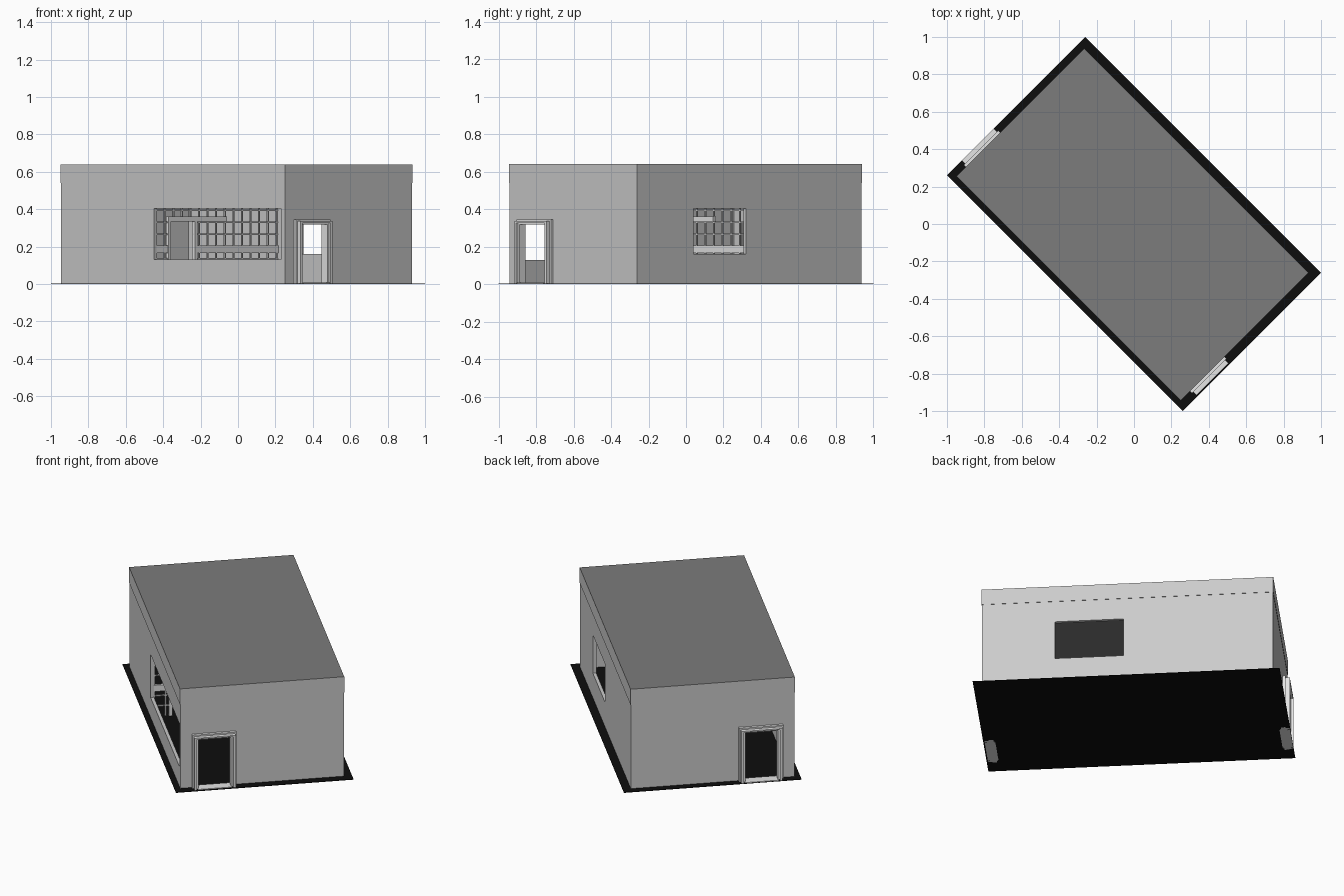
import bpy
import bmesh
from math import radians
from mathutils import Matrix

cube = bpy.data.objects.get("Cube")
if cube:
    bpy.data.objects.remove(cube, do_unlink=True)

# The building stands diagonally: u runs along its length, v across it
TURN = Matrix.Rotation(radians(-45), 4, 'Z')


def make_material(name, value):
    mat = bpy.data.materials.new(name)
    mat.use_nodes = True
    colour = (value, value, value, 1)
    mat.diffuse_color = colour
    mat.node_tree.nodes["Principled BSDF"].inputs["Base Color"].default_value = colour
    return mat


wall_grey = make_material("wall light grey", 0.6)
trim_white = make_material("trim off white", 0.78)
roof_grey = make_material("roof dark grey", 0.2)
floor_black = make_material("floor black", 0.004)


def add_box(bm, u0, u1, v0, v1, z0, z1):
    size = Matrix.Diagonal((u1 - u0, v1 - v0, z1 - z0, 1))
    centre = Matrix.Translation(((u0 + u1) / 2, (v0 + v1) / 2, (z0 + z1) / 2))
    bmesh.ops.create_cube(bm, size=1, matrix=TURN @ centre @ size)


def make_object(name, boxes, *mats):
    bm = bmesh.new()
    for b in boxes:
        add_box(bm, *b)
    mesh = bpy.data.meshes.new(name)
    bm.to_mesh(mesh)
    bm.free()
    for mat in mats:
        mesh.materials.append(mat)
    obj = bpy.data.objects.new(name, mesh)
    bpy.context.collection.objects.link(obj)
    return obj


# Main dimensions
U0, U1, V0, V1 = -0.849, 0.842, -0.488, 0.474
WALL, BASE, EAVE, TOP = 0.02, 0.004, 0.54, 0.64
DOOR_L, DOOR_R, DOOR_TOP = -0.42, -0.16, 0.345

# Floor slab
make_object("floor_slab", [(-0.892, 0.892, -0.522, 0.522, 0.0005, BASE)], floor_black)

# Walls with the room, windows and doorways cut out
walls = make_object("walls", [(U0, U1, V0, V1, BASE, EAVE)], wall_grey)
cuts = {
    "room": (U0 + WALL, U1 - WALL, V0 + WALL, V1 - WALL, -0.1, TOP),
    "large_window": (-0.148, 0.813, V0 - 0.1, V0 + 0.1, 0.13, 0.405),
    "small_window": (0.021, 0.417, V1 - 0.1, V1 + 0.1, 0.16, 0.405),
    "doorways": (U0 - 0.1, U1 + 0.1, DOOR_L + 0.01, DOOR_R - 0.01, -0.1, DOOR_TOP - 0.01),
}
bpy.context.view_layer.objects.active = walls
for name, size in cuts.items():
    cutter = make_object(name + "_cutter", [size], wall_grey)
    cutter.hide_render = True
    mod = walls.modifiers.new(name, 'BOOLEAN')
    mod.operation = 'DIFFERENCE'
    mod.solver = 'EXACT'
    mod.object = cutter
    bpy.ops.object.modifier_apply(modifier=mod.name)
    bpy.data.objects.remove(cutter, do_unlink=True)

# Roof block: light sides, dark top and ceiling
E = 0.002
roof = make_object("roof", [(U0 - E, U1 + E, V0 - E, V1 + E, EAVE, TOP)], wall_grey, roof_grey)
for poly in roof.data.polygons:
    poly.material_index = int(abs(poly.normal.z) > 0.5)


# Stepped door frames, each step a pair of posts and a lintel
def frame_step(u0, u1, inset, width):
    u0, u1 = sorted((u0, u1))
    left, right, top = DOOR_L + inset, DOOR_R - inset, DOOR_TOP - inset
    return [
        (u0, u1, left, left + width, 0, top),
        (u0, u1, right - width, right, 0, top),
        (u0, u1, left + width, right - width, top - width * 0.6, top),
    ]


for side, face in (("front", U1), ("back", U0)):
    out = 1 if face > 0 else -1
    steps = frame_step(face - out * 0.01, face + out * 0.018, 0, 0.018)
    steps += frame_step(face - out * 0.01, face + out * 0.042, 0.009, 0.014)
    steps += frame_step(face - out * 0.015, face + out * 0.028, 0.016, 0.019)
    sill = sorted((face - out * WALL, face + out * 0.042))
    steps.append((*sill, DOOR_L + 0.03, DOOR_R - 0.03, 0, 0.008))
    make_object(side + "_door_frame", steps, trim_white)

# Lattice partition across the room, with an open doorway
P, BAR, PITCH = -0.156, 0.004, 0.065
IN0, IN1 = V0 + WALL, V1 - WALL
GAP_L, GAP_R, GAP_TOP = -0.36, -0.18, 0.335
bars = []
v = IN0 + BAR
while v < IN1:
    low = GAP_TOP if GAP_L < v < GAP_R else BASE
    bars.append((P - BAR, P + BAR, v - BAR, v + BAR, low, EAVE))
    v += PITCH
for i in range(1, 9):
    z = 0.005 + i * PITCH
    if z < GAP_TOP:
        spans = [(IN0, GAP_L), (GAP_R, IN1)]
    else:
        spans = [(IN0, IN1)]
    for a, b in spans:
        bars.append((P - BAR, P + BAR, a, b, z - BAR, z + BAR))
make_object("partition_lattice", bars, wall_grey)

# Partition rails, doorway posts and the lintel above
make_object("partition_rail", [
    (P - 0.008, P + 0.008, IN0, GAP_L, 0.165, 0.205),
    (P - 0.008, P + 0.008, GAP_R, IN1, 0.165, 0.205),
], trim_white)
make_object("partition_door_frame", [
    (P - 0.01, P + 0.01, GAP_L - 0.02, GAP_L, BASE, GAP_TOP),
    (P - 0.01, P + 0.01, GAP_R, GAP_R + 0.02, BASE, GAP_TOP),
    (P - 0.01, P + 0.012, GAP_L - 0.02, 0.06, GAP_TOP, 0.36),
], trim_white)
